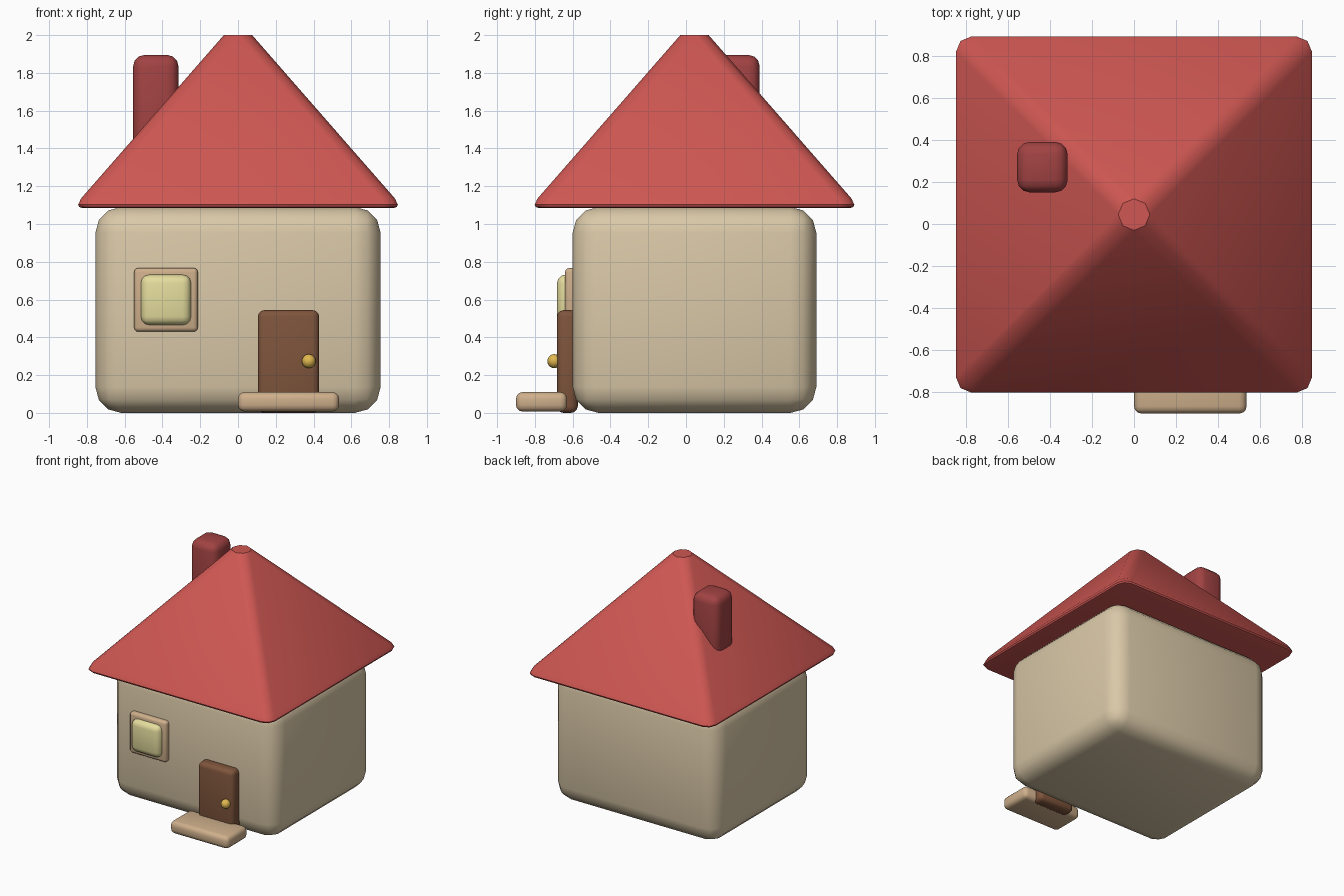
import bpy, bmesh, math

if "Cube" in bpy.data.objects:
    bpy.data.objects.remove(bpy.data.objects["Cube"])

CY = 0.045  # house centre in y


def material(name, rgb):
    m = bpy.data.materials.new(name)
    m.diffuse_color = (*rgb, 1)
    m.use_nodes = True
    m.node_tree.nodes["Principled BSDF"].inputs["Base Color"].default_value = m.diffuse_color
    return m


def finish(name, bm, mat, angle=40):
    bmesh.ops.recalc_face_normals(bm, faces=bm.faces)
    me = bpy.data.meshes.new(name)
    bm.to_mesh(me)
    bm.free()
    me.materials.append(mat)
    ob = bpy.data.objects.new(name, me)
    bpy.context.collection.objects.link(ob)
    bpy.ops.object.select_all(action='DESELECT')
    ob.select_set(True)
    bpy.context.view_layer.objects.active = ob
    bpy.ops.object.shade_smooth_by_angle(angle=math.radians(angle))
    return ob


def rounded_box(name, x, y, z, bevel, mat, segments=3):
    bm = bmesh.new()
    bmesh.ops.create_cube(bm, size=1)
    for v in bm.verts:
        for i, (lo, hi) in enumerate((x, y, z)):
            v.co[i] = (lo + hi) / 2 + v.co[i] * (hi - lo)
    bmesh.ops.bevel(bm, geom=bm.edges[:], offset=bevel, segments=segments,
                    profile=0.5, affect='EDGES')
    return finish(name, bm, mat)


wall = material("wall", (0.70, 0.58, 0.39))
red = material("roof_red", (0.62, 0.095, 0.085))
brick = material("chimney_red", (0.36, 0.055, 0.055))
wood = material("door_brown", (0.21, 0.09, 0.045))
trim = material("trim_tan", (0.62, 0.43, 0.26))
glass = material("glass_yellow", (0.78, 0.72, 0.34))
gold = material("gold", (0.75, 0.48, 0.08))

# House body
rounded_box("house_body", (-0.755, 0.755), (CY - 0.645, CY + 0.645), (0, 1.09), 0.137, wall)

# Chimney
rounded_box("chimney", (-0.555, -0.315), (0.15, 0.39), (1.25, 1.895), 0.06, brick)

# Window
rounded_box("window_frame", (-0.55, -0.213), (-0.64, -0.56), (0.43, 0.767), 0.022, trim)
rounded_box("window_pane", (-0.515, -0.248), (-0.683, -0.575), (0.465, 0.732), 0.045, glass)

# Door and step
rounded_box("door", (0.105, 0.43), (-0.683, -0.573), (0, 0.544), 0.035, wood)
rounded_box("front_step", (0, 0.535), (-0.9, -0.63), (0.007, 0.11), 0.035, trim)

# Door knob
bm = bmesh.new()
bmesh.ops.create_uvsphere(bm, u_segments=16, v_segments=10, radius=0.037)
bmesh.ops.translate(bm, verts=bm.verts, vec=(0.375, -0.697, 0.274))
finish("door_knob", bm, gold, 60)

# Hipped roof: stacked square rings with softened corners, closing to a small flat cap
bm = bmesh.new()
rings = []
for half, z in ((0.825, 1.085), (0.841, 1.09), (0.846, 1.102), (0.831, 1.135), (0.075, 2.0)):
    cut = 0.075
    ring = []
    for k in range(4):
        for a in (0, 45, 90):
            px = half - cut + cut * math.cos(math.radians(a))
            py = half - cut + cut * math.sin(math.radians(a))
            c, s = math.cos(k * math.pi / 2), math.sin(k * math.pi / 2)
            ring.append(bm.verts.new((c * px - s * py, CY + s * px + c * py, z)))
    rings.append(ring)
for lower, upper in zip(rings, rings[1:]):
    for i in range(12):
        j = (i + 1) % 12
        bm.faces.new((lower[i], lower[j], upper[j], upper[i]))
bm.faces.new(rings[0])
bm.faces.new(rings[-1])
bmesh.ops.remove_doubles(bm, verts=bm.verts, dist=0.001)
finish("roof", bm, red)
